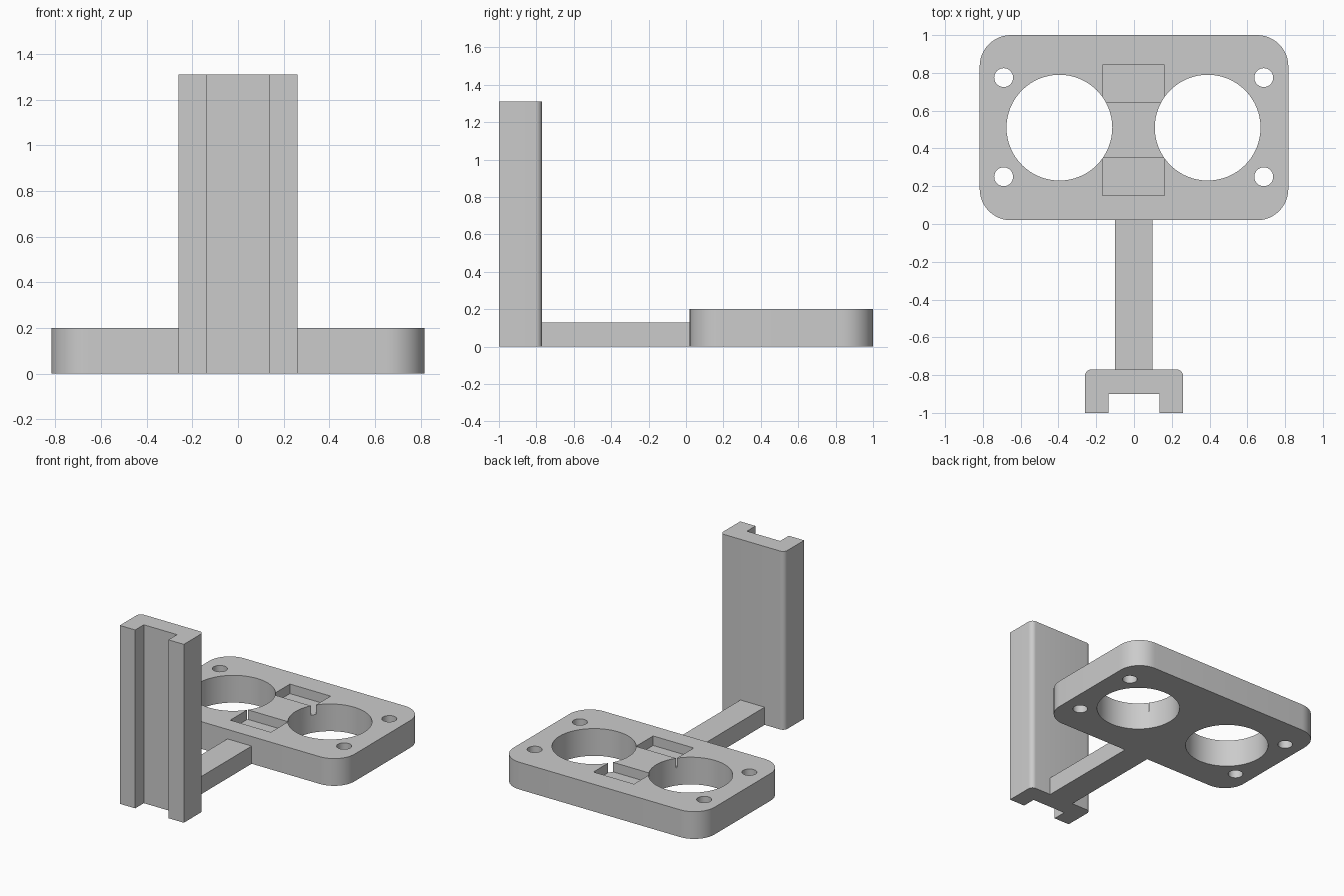
import bpy
import bmesh
from math import cos, sin, pi, radians

cube = bpy.data.objects.get("Cube")
if cube:
    bpy.data.objects.remove(cube, do_unlink=True)

GREY = (0.6, 0.6, 0.6, 1.0)
grey = bpy.data.materials.new("plain grey")
grey.use_nodes = True
grey.diffuse_color = GREY
grey.node_tree.nodes["Principled BSDF"].inputs["Base Color"].default_value = GREY


def extrude(name, outline, z0, z1):
    """Upright prism from a counter-clockwise outline."""
    bm = bmesh.new()
    face = bm.faces.new([bm.verts.new((x, y, z0)) for x, y in outline])
    ext = bmesh.ops.extrude_face_region(bm, geom=[face], use_keep_orig=True)
    top = [v for v in ext["geom"] if isinstance(v, bmesh.types.BMVert)]
    bmesh.ops.translate(bm, vec=(0, 0, z1 - z0), verts=top)
    bmesh.ops.recalc_face_normals(bm, faces=bm.faces)
    mesh = bpy.data.meshes.new(name)
    bm.to_mesh(mesh)
    bm.free()
    mesh.materials.append(grey)
    obj = bpy.data.objects.new(name, mesh)
    bpy.context.collection.objects.link(obj)
    return obj


def arc(cx, cy, r, start, end, n):
    return [(cx + r * cos(start + (end - start) * i / n),
             cy + r * sin(start + (end - start) * i / n)) for i in range(n + 1)]


def circle(cx, cy, r, n):
    return arc(cx, cy, r, 0, 2 * pi, n)[:-1]


def rect(x0, x1, y0, y1):
    return [(x0, y0), (x1, y0), (x1, y1), (x0, y1)]


def rounded_rect(x0, x1, y0, y1, r):
    corners = [(x1 - r, y1 - r), (x0 + r, y1 - r), (x0 + r, y0 + r), (x1 - r, y0 + r)]
    return [p for i, (cx, cy) in enumerate(corners)
            for p in arc(cx, cy, r, i * pi / 2, (i + 1) * pi / 2, 12)]


def activate(obj):
    bpy.ops.object.select_all(action='DESELECT')
    obj.select_set(True)
    bpy.context.view_layer.objects.active = obj


def cut(obj, outline, z0, z1):
    cutter = extrude("cutter", outline, z0, z1)
    cutter.hide_render = True
    mod = obj.modifiers.new("cut", 'BOOLEAN')
    mod.operation = 'DIFFERENCE'
    mod.solver = 'EXACT'
    mod.object = cutter
    activate(obj)
    bpy.ops.object.modifier_apply(modifier=mod.name)
    bpy.data.objects.remove(cutter, do_unlink=True)


# Sensor plate with rounded corners
TOP = 0.2
plate = extrude("sensor_plate", rounded_rect(-0.817, 0.817, 0.02, 1.0, 0.165), 0, TOP)

# Large round openings and corner screw holes
for x in (-0.395, 0.39):
    cut(plate, circle(x, 0.51, 0.28, 64), -0.1, 0.4)
for x in (-0.69, 0.687):
    for y in (0.25, 0.775):
        cut(plate, circle(x, y, 0.05, 32), -0.1, 0.4)

# Shallow pockets between the openings
for y0, y1 in ((0.15, 0.35), (0.643, 0.843)):
    cut(plate, rect(-0.168, 0.162, y0, y1), TOP - 0.07, 0.4)

# Connecting arm
extrude("arm", rect(-0.1, 0.097, -0.77, 0.02), 0, 0.13)

# Upright channel post: slot to the front, rounded edges at the back
R = 0.035
post_outline = [(-0.26, -1), (-0.135, -1), (-0.135, -0.9), (0.135, -0.9), (0.135, -1), (0.26, -1)]
post_outline += arc(0.26 - R, -0.77 - R, R, 0, pi / 2, 8)
post_outline += arc(-0.26 + R, -0.77 - R, R, pi / 2, pi, 8)
post = extrude("upright_post", post_outline, 0, 1.31)

for obj in (plate, post):
    activate(obj)
    bpy.ops.object.shade_smooth_by_angle(angle=radians(30))
